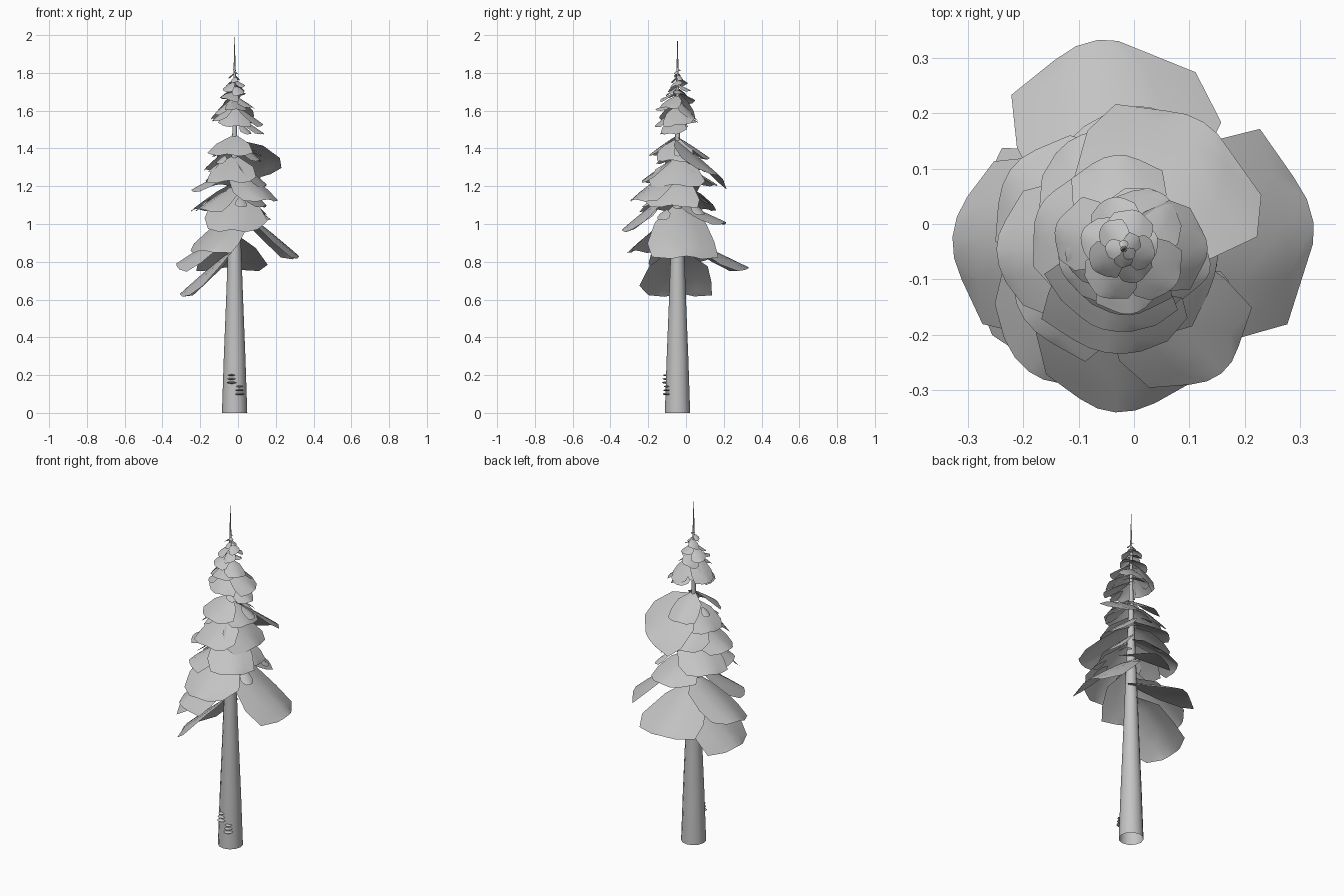
import bpy, bmesh, math, random
from mathutils import Vector

if "Cube" in bpy.data.objects:
    bpy.data.objects.remove(bpy.data.objects["Cube"], do_unlink=True)

random.seed(4)
AXIS = Vector((-0.018, -0.045, 0))

grey = bpy.data.materials.new("soft_grey")
grey.use_nodes = True
colour = (0.55, 0.55, 0.55, 1)
grey.diffuse_color = colour
grey.node_tree.nodes["Principled BSDF"].inputs["Base Color"].default_value = colour


def finish(name, bm):
    """Turn a bmesh into a smooth shaded object."""
    mesh = bpy.data.meshes.new(name)
    bm.to_mesh(mesh)
    bm.free()
    mesh.materials.append(grey)
    obj = bpy.data.objects.new(name, mesh)
    bpy.context.collection.objects.link(obj)
    bpy.ops.object.select_all(action="DESELECT")
    obj.select_set(True)
    bpy.context.view_layer.objects.active = obj
    bpy.ops.object.shade_smooth_by_angle(angle=math.radians(40))


def direction(azimuth):
    a = math.radians(azimuth)
    return Vector((math.cos(a), math.sin(a), 0))


def add_frond(bm, azimuth, root_z, tip_z, length, half_width, roll=0, base=AXIS):
    """Arched, drooping sheet with a ragged blunt outline, rolled about its spine."""
    out = direction(azimuth)
    side = Vector((-out.y, out.x, 0))
    outline = ((0, 0.12), (0.25, 0.75), (0.58, 1), (0.85, 0.85), (1, 0.42))
    rows = []
    for t, width in outline:
        left, right = (width * random.uniform(0.84, 1.08) for _ in range(2))
        row = []
        for s in (-1, -0.5, 0, 0.5, 1):
            w = s * half_width * (left if s > 0 else right)
            reach = length * t * (1 - 0.07 * s * s)
            z = root_z + (tip_z - root_z) * t ** 1.1 + roll * w
            z -= 0.3 * abs(w) ** 1.5 / half_width ** 0.5
            row.append(bm.verts.new(base + out * reach + side * w + Vector((0, 0, z))))
        rows.append(row)
    for a, b in zip(rows, rows[1:]):
        for j in range(len(a) - 1):
            bm.faces.new((a[j], b[j], b[j + 1], a[j + 1]))


# Trunk: tapering round tube, open underneath, ending in a thin spire
bm = bmesh.new()
SIDES = 12
rings = []
for z, radius in ((0, 0.067), (0.3, 0.057), (0.6, 0.045), (0.85, 0.036),
                  (1.4, 0.014), (1.8, 0.006), (2, 0.0005)):
    rings.append([bm.verts.new(AXIS + direction(360 * k / SIDES) * radius + Vector((0, 0, z)))
                  for k in range(SIDES)])
for a, b in zip(rings, rings[1:]):
    for k in range(SIDES):
        n = (k + 1) % SIDES
        bm.faces.new((a[k], a[n], b[n], b[k]))
finish("trunk", bm)

# Large boughs: azimuth, root height, tip height, length, half width, roll
tiers = {
    "lower_boughs": (
        (8, 1.1, 0.83, 0.345, 0.2), (97, 0.94, 0.77, 0.38, 0.19),
        (177, 0.87, 0.63, 0.29, 0.2), (176, 0.98, 0.79, 0.31, 0.17, -0.2),
        (-128, 1.04, 0.86, 0.28, 0.17), (-93, 1.2, 0.97, 0.295, 0.17),
        (80, 1.12, 1.01, 0.26, 0.15)),
    "middle_boughs": (
        (-52, 1.3, 1.13, 0.285, 0.13), (58, 1.44, 1.25, 0.27, 0.18, -0.38),
        (110, 1.33, 1.21, 0.22, 0.13), (180, 1.3, 1.18, 0.23, 0.14),
        (145, 1.22, 1.08, 0.25, 0.14), (-10, 1.25, 1.1, 0.17, 0.15),
        (215, 1.2, 1.08, 0.22, 0.14), (-100, 1.36, 1.23, 0.19, 0.14),
        (-5, 1.35, 1.21, 0.17, 0.15), (-15, 1.45, 1.34, 0.14, 0.11),
        (-105, 1.47, 1.37, 0.15, 0.12), (155, 1.42, 1.29, 0.17, 0.11)),
    "upper_boughs": (
        (95, 1.46, 1.35, 0.17, 0.1), (-85, 1.62, 1.52, 0.12, 0.09),
        (-15, 1.58, 1.48, 0.16, 0.07), (195, 1.64, 1.55, 0.12, 0.08),
        (160, 1.69, 1.56, 0.13, 0.07), (60, 1.6, 1.54, 0.12, 0.07)),
}
for name, boughs in tiers.items():
    bm = bmesh.new()
    for bough in boughs:
        add_frond(bm, *bough)
    finish(name, bm)

# Crown: small uneven fronds spiralling up to the spire
bm = bmesh.new()
COUNT = 20
for i in range(COUNT):
    f = i / (COUNT - 1)
    z = 1.63 + 0.19 * f
    length = (0.11 * (1 - f) + 0.022) * random.uniform(0.7, 1.15)
    drop = length * random.uniform(0.3, 0.9)
    add_frond(bm, i * 137.5, z, z - drop, length, length * 0.55, random.uniform(-0.4, 0.4))
finish("crown_fronds", bm)

# Small tufts scattered over the boughs
bm = bmesh.new()
for i in range(16):
    z = random.uniform(1.05, 1.55)
    azimuth = i * 137.5 + 40
    spot = AXIS + direction(azimuth) * (1.75 - z) * 0.2
    size = random.uniform(0.05, 0.08)
    add_frond(bm, azimuth, z, z - size * 0.7, size, size * 0.5, base=spot)
finish("needle_tufts", bm)

# Bracket fungus: two little stacks of flattened caps on the trunk front
bm = bmesh.new()
for azimuth, low in ((-105, 0.16), (-65, 0.1)):
    for k in range(3):
        caps = bmesh.ops.create_uvsphere(bm, u_segments=8, v_segments=4, radius=0.026 - 0.003 * k)
        spot = AXIS + direction(azimuth) * 0.059
        for v in caps["verts"]:
            v.co.z = v.co.z * 0.25 + low + 0.02 * k
            v.co.x += spot.x
            v.co.y += spot.y
finish("bracket_fungus", bm)
